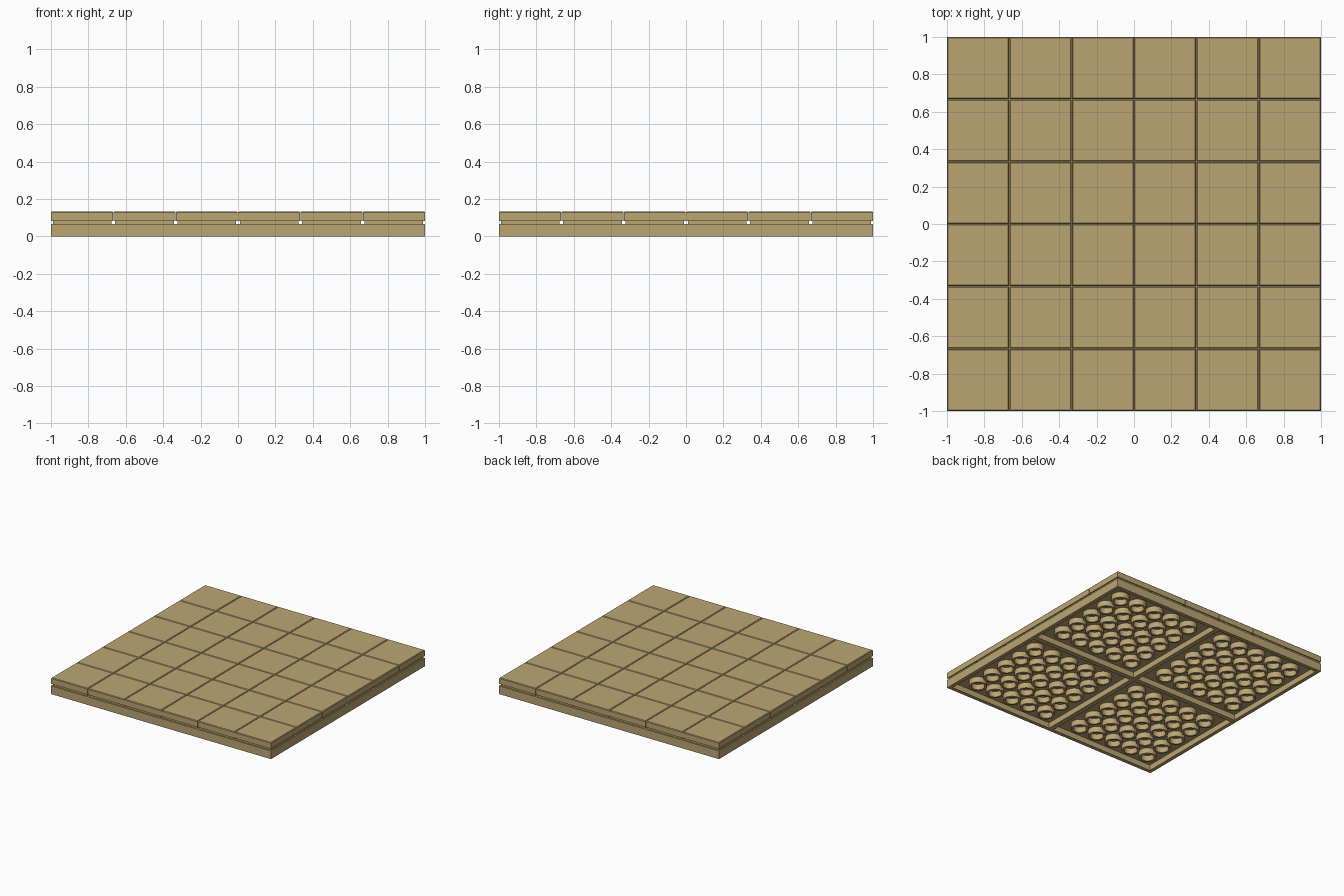
import bpy, bmesh, math
from mathutils import Matrix

if "Cube" in bpy.data.objects:
    bpy.data.objects.remove(bpy.data.objects["Cube"])

PITCH = 1 / 3
PLATE_TOP, POCKET, TOP = 0.067, 0.046, 0.134

tan = bpy.data.materials.new("tan")
tan.diffuse_color = (0.50, 0.38, 0.17, 1)
tan.use_nodes = True
tan.node_tree.nodes["Principled BSDF"].inputs["Base Color"].default_value = tan.diffuse_color


def finish(bm, name):
    bmesh.ops.recalc_face_normals(bm, faces=bm.faces)
    me = bpy.data.meshes.new(name)
    bm.to_mesh(me)
    bm.free()
    me.materials.append(tan)
    ob = bpy.data.objects.new(name, me)
    bpy.context.collection.objects.link(ob)
    return ob


# base plate: rim and crossed ribs around four hollow pockets
cuts = [-1, -0.97, -0.02, 0.02, 0.97, 1]
bm = bmesh.new()
v = [[bm.verts.new((x, y, 0)) for y in cuts] for x in cuts]
pockets = []
for i in range(5):
    for j in range(5):
        f = bm.faces.new((v[i][j], v[i][j + 1], v[i + 1][j + 1], v[i + 1][j]))
        if i in (1, 3) and j in (1, 3):
            pockets.append(f)
border = [e for e in bm.edges if e.is_boundary]
for f in bmesh.ops.extrude_discrete_faces(bm, faces=[]).get("faces", []):
    pass
for f in pockets:
    new = bmesh.ops.extrude_face_region(bm, geom=[f])["geom"]
    bmesh.ops.translate(bm, vec=(0, 0, POCKET),
                        verts=[g for g in new if isinstance(g, bmesh.types.BMVert)])
    if f.is_valid:
        bm.faces.remove(f)
new = bmesh.ops.extrude_edge_only(bm, edges=border)["geom"]
bmesh.ops.translate(bm, vec=(0, 0, PLATE_TOP),
                    verts=[g for g in new if isinstance(g, bmesh.types.BMVert)])
bmesh.ops.contextual_create(bm, geom=[g for g in new if isinstance(g, bmesh.types.BMEdge)])
finish(bm, "base_plate")

# underside tubes: 5 x 5 hollow tubes in every pocket
bm = bmesh.new()
N, OUT, INN = 32, 0.068, 0.05
steps = [k / 6 for k in range(-5, 6) if k]
for cx in steps:
    for cy in steps:
        rings = []
        for r, z in ((OUT, POCKET), (OUT, 0), (INN, 0), (INN, POCKET)):
            rings.append([bm.verts.new((cx + r * math.cos(2 * math.pi * k / N),
                                        cy + r * math.sin(2 * math.pi * k / N), z))
                          for k in range(N)])
        for a, b in zip(rings, rings[1:]):
            for k in range(N):
                m = (k + 1) % N
                bm.faces.new((a[k], a[m], b[m], b[k])).smooth = True
bm.edges.ensure_lookup_table()
tubes = finish(bm, "underside_tubes")
bpy.context.view_layer.objects.active = tubes
tubes.select_set(True)
bpy.ops.object.shade_smooth_by_angle(angle=math.radians(35))

# top tiles: inset foot (forms the channel) under a body with a chamfered rim
half = PITCH / 2
profile = [(half - 0.010, PLATE_TOP), (half - 0.010, 0.083), (half - 0.0012, 0.083),
           (half - 0.0012, TOP - 0.005), (half - 0.006, TOP)]
bm = bmesh.new()
for i in range(6):
    for j in range(6):
        cx, cy = (i - 2.5) * PITCH, (j - 2.5) * PITCH
        loops = [[bm.verts.new((cx + sx * h, cy + sy * h, z))
                  for sx, sy in ((-1, -1), (1, -1), (1, 1), (-1, 1))] for h, z in profile]
        for a, b in zip(loops, loops[1:]):
            for k in range(4):
                m = (k + 1) % 4
                bm.faces.new((a[k], a[m], b[m], b[k]))
        bm.faces.new(loops[-1])
finish(bm, "top_tiles")
